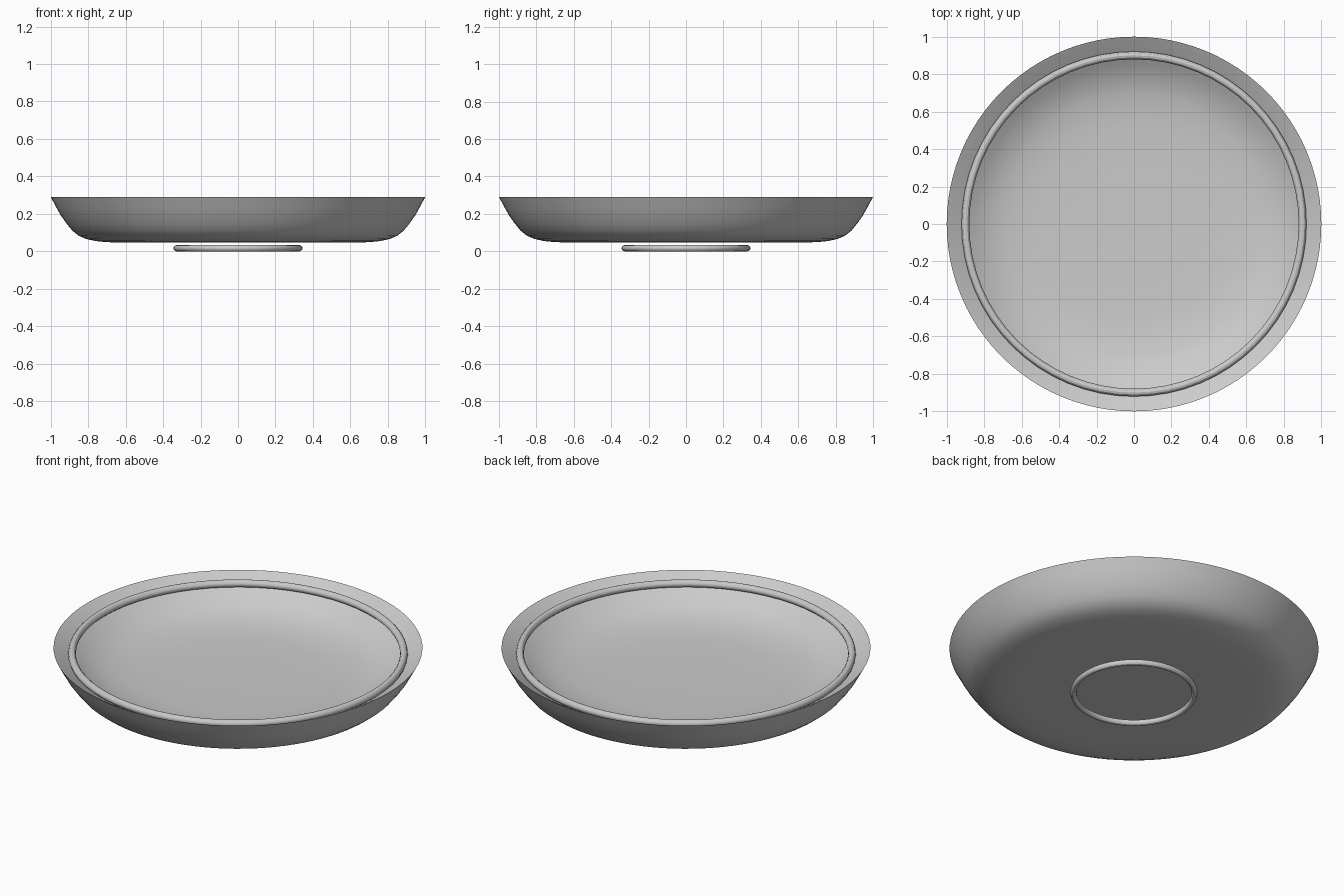
import bpy, bmesh, math

if "Cube" in bpy.data.objects:
    bpy.data.objects.remove(bpy.data.objects["Cube"])

glaze = bpy.data.materials.new("grey glaze")
glaze.diffuse_color = (0.6, 0.6, 0.6, 1)
glaze.use_nodes = True
glaze.node_tree.nodes["Principled BSDF"].inputs["Base Color"].default_value = glaze.diffuse_color


def finish(obj, name):
    obj.name = name
    obj.data.materials.append(glaze)
    bpy.ops.object.select_all(action='DESELECT')
    obj.select_set(True)
    bpy.context.view_layer.objects.active = obj
    bpy.ops.object.shade_smooth_by_angle(angle=math.radians(30))


def lathe(name, profile, steps):
    """Spin a radius/height profile around the z axis."""
    bm = bmesh.new()
    verts = [bm.verts.new((r, 0, z)) for r, z in profile]
    edges = [bm.edges.new(pair) for pair in zip(verts, verts[1:])]
    bmesh.ops.spin(bm, geom=verts + edges, cent=(0, 0, 0), axis=(0, 0, 1),
                   angle=math.tau, steps=steps)
    bmesh.ops.remove_doubles(bm, verts=bm.verts, dist=0.0005)
    bmesh.ops.recalc_face_normals(bm, faces=bm.faces)
    mesh = bpy.data.meshes.new(name)
    bm.to_mesh(mesh)
    bm.free()
    obj = bpy.data.objects.new(name, mesh)
    bpy.context.collection.objects.link(obj)
    finish(obj, name)


def ring(name, radius, tube, z):
    bpy.ops.mesh.primitive_torus_add(major_radius=radius, minor_radius=tube,
                                     major_segments=64, minor_segments=12,
                                     location=(0, 0, z))
    finish(bpy.context.object, name)


# Dish: underside and outer wall up to the rim, then down the inside
outer = [(0, 0.052), (0.35, 0.05), (0.62, 0.047), (0.70, 0.049), (0.76, 0.055),
         (0.81, 0.066), (0.85, 0.083), (0.885, 0.111), (0.915, 0.148),
         (0.945, 0.19), (0.972, 0.238), (1.0, 0.291)]
inner = [(0.95, 0.262), (0.90, 0.23), (0.85, 0.197), (0.80, 0.17),
         (0.75, 0.15), (0.70, 0.135), (0.60, 0.119), (0.50, 0.112),
         (0.30, 0.109), (0, 0.108)]
lathe("dish", outer + inner, 96)

# Rounded bead inside the rim and foot ring below the dish
ring("rim_bead", 0.90, 0.021, 0.257)
ring("foot_ring", 0.328, 0.0165, 0.0165)
